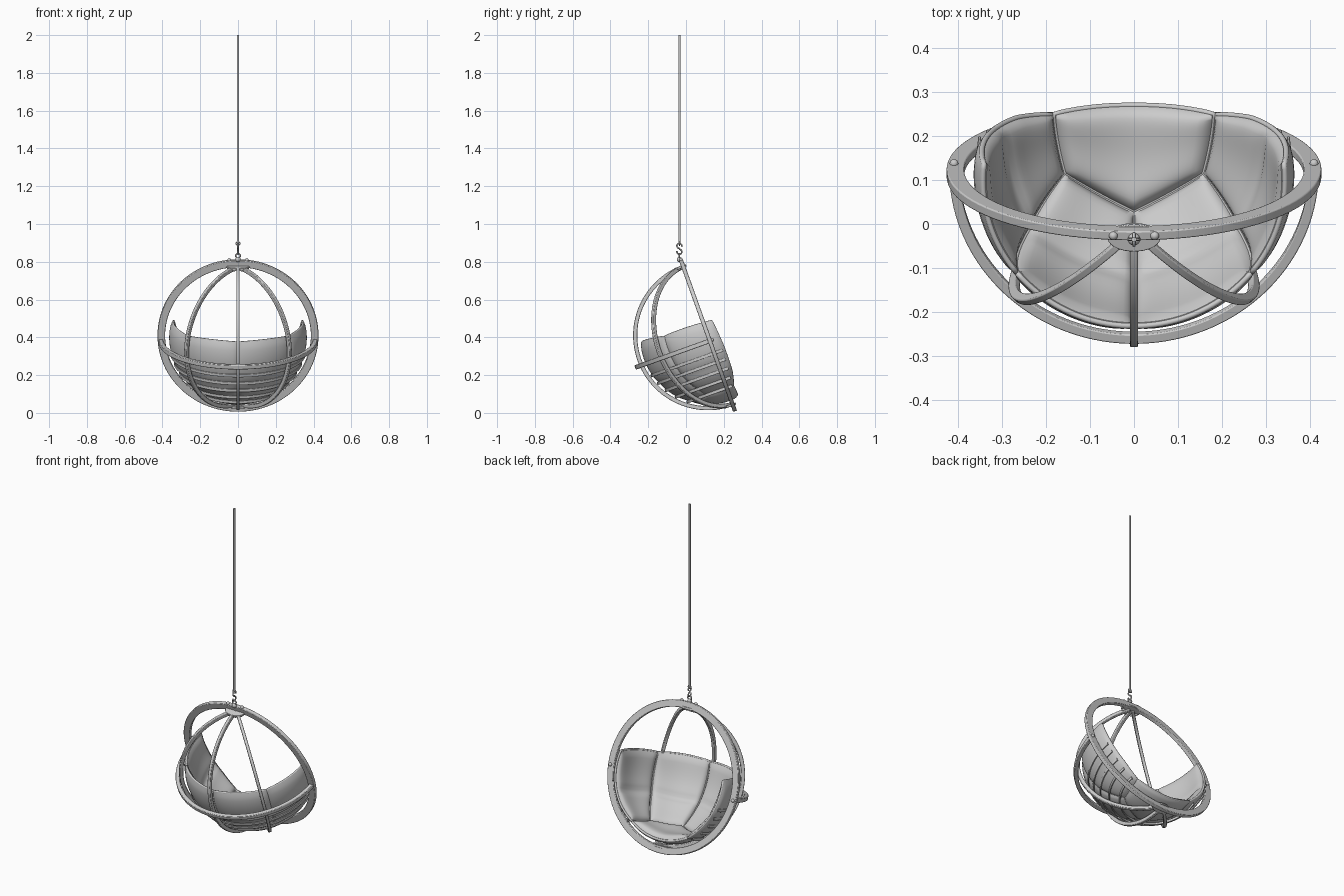
import bpy, bmesh, math
from mathutils import Vector, Matrix

if "Cube" in bpy.data.objects:
    bpy.data.objects.remove(bpy.data.objects["Cube"])

CENTRE = Vector((0, 0.116, 0.41))
TILT = Matrix.Translation(CENTRE) @ Matrix.Rotation(math.radians(19.7), 4, 'X')
X, Y, Z = Vector((1, 0, 0)), Vector((0, 1, 0)), Vector((0, 0, 1))


def finish(name, bm, matrix=Matrix(), bevel=0, angle=35):
    bmesh.ops.recalc_face_normals(bm, faces=bm.faces)
    me = bpy.data.meshes.new(name)
    bm.to_mesh(me)
    bm.free()
    ob = bpy.data.objects.new(name, me)
    bpy.context.collection.objects.link(ob)
    ob.matrix_world = matrix
    bpy.ops.object.select_all(action='DESELECT')
    ob.select_set(True)
    bpy.context.view_layer.objects.active = ob
    bpy.ops.object.shade_smooth_by_angle(angle=math.radians(angle))
    if bevel:
        mod = ob.modifiers.new("Bevel", 'BEVEL')
        mod.width, mod.segments, mod.limit_method = bevel, 2, 'ANGLE'
    return ob


def arc(name, p, q, r0, r1, w, a0, a1, offset=0.0, bevel=0.003, n=72):
    """Flat bar of rectangular section bent along an arc in the p-q plane."""
    bm = bmesh.new()
    side = p.cross(q).normalized() * (w / 2)
    closed = a1 - a0 >= 360
    rows = []
    for i in range(n if closed else n + 1):
        a = math.radians(a0 + (a1 - a0) * i / n)
        d = p * math.cos(a) + q * math.sin(a)
        rows.append([bm.verts.new(d * r + side * k + Z * offset)
                     for r, k in ((r0, -1), (r1, -1), (r1, 1), (r0, 1))])
    pairs = list(zip(rows, rows[1:] + rows[:1])) if closed else list(zip(rows, rows[1:]))
    for a, b in pairs:
        for k in range(4):
            bm.faces.new((a[k], a[(k + 1) % 4], b[(k + 1) % 4], b[k]))
    if not closed:
        bm.faces.new(rows[0])
        bm.faces.new(rows[-1])
    return finish(name, bm, TILT, bevel)


def ball(name, loc, r, matrix=TILT):
    bm = bmesh.new()
    bmesh.ops.create_uvsphere(bm, u_segments=16, v_segments=10, radius=r)
    return finish(name, bm, matrix @ Matrix.Translation(loc), angle=60)


def tube(name, pts, r, cyclic=False):
    cu = bpy.data.curves.new(name, 'CURVE')
    cu.dimensions = '3D'
    cu.bevel_depth, cu.bevel_resolution, cu.use_fill_caps = r, 2, True
    sp = cu.splines.new('POLY')
    sp.points.add(len(pts) - 1)
    for pt, co in zip(sp.points, pts):
        pt.co = (*co, 1)
    sp.use_cyclic_u = cyclic
    ob = bpy.data.objects.new(name, cu)
    bpy.context.collection.objects.link(ob)
    return ob


def along(pts, t):
    f = t * (len(pts) - 1)
    i = min(int(f), len(pts) - 2)
    return Vector(pts[i]).lerp(Vector(pts[i + 1]), f - i)


def cushion(name, edge_a, edge_b, sx=1, puff=0.026, crease=0.4, n=24, R=0.35):
    """Pillow on the sphere between two edge polylines, with piping."""
    bm = bmesh.new()
    outer, inner, mid = {}, {}, {}
    for i in range(n + 1):
        for j in range(n + 1):
            s, t = i / n, j / n
            u, v = 0.015 + 0.97 * s, 0.015 + 0.97 * t
            d = along(edge_a, v).lerp(along(edge_b, v), u)
            d.x *= sx
            d.normalize()
            f = math.sqrt((1 - abs(2 * s - 1) ** 4) * (1 - abs(2 * t - 1) ** 4))
            f *= 1 - crease * math.exp(-((t - 0.52) / 0.05) ** 2)
            outer[i, j] = bm.verts.new(d * (R + 0.006 + 0.01 * f))
            inner[i, j] = bm.verts.new(d * (R - 0.008 - puff * f))
            mid[i, j] = d * R
    for i in range(n):
        for j in range(n):
            for g in (outer, inner):
                bm.faces.new((g[i, j], g[i + 1, j], g[i + 1, j + 1], g[i, j + 1]))
    rim = ([(i, 0) for i in range(n)] + [(n, j) for j in range(n)]
           + [(i, n) for i in range(n, 0, -1)] + [(0, j) for j in range(n, 0, -1)])
    for a, b in zip(rim, rim[1:] + rim[:1]):
        bm.faces.new((outer[a], outer[b], inner[b], inner[a]))
    finish(name, bm, Matrix.Translation(CENTRE), angle=50)
    tube(name + "_piping", [mid[k] + CENTRE for k in rim], 0.0065, True)


# Main tilted hoop, the outer half hoop and the three ribs
arc("main_hoop", X, Z, 0.386, 0.426, 0.022, 0, 360, n=96)
arc("half_hoop", X, -Y, 0.397, 0.420, 0.024, 0, 180, offset=-0.03)
for label, deg in (("left", -45), ("centre", 0), ("right", 45)):
    a = math.radians(deg)
    arc(label + "_rib", Z, Vector((math.sin(a), -math.cos(a), 0)),
        0.374, 0.396, 0.018, 2, 178)

# Thin support straps behind the cushions
for k, z in enumerate((-0.10, -0.15, -0.20, -0.25, -0.295)):
    r = math.sqrt(0.371 ** 2 - z * z)
    arc(f"support_strap_{k + 1}", X, -Y, r - 0.006, r, 0.016, -8, 188, z, 0.001, 48)

# Joining plates at the top and bottom of the ribs
for label, z in (("top", 0.389), ("bottom", -0.389)):
    bm = bmesh.new()
    bmesh.ops.create_cone(bm, cap_ends=True, segments=40, radius1=0.06, radius2=0.06, depth=0.012)
    bmesh.ops.scale(bm, vec=(1, 0.55, 1), verts=bm.verts)
    finish(label + "_plate", bm, TILT @ Matrix.Translation((0, -0.016, z)), 0.002)

# Bolt heads
for sx, side in ((-1, "left"), (1, "right")):
    ball(side + "_hoop_bolt", (sx * 0.409, 0.012, -0.03), 0.010)
    ball(side + "_top_bolt", (sx * 0.047, 0.0, 0.424), 0.010)
    ball(side + "_plate_bolt_outer", (sx * 0.045, -0.024, 0.383), 0.008)
    ball(side + "_plate_bolt_inner", (sx * 0.020, -0.040, 0.383), 0.008)

# Seat cushion
cushion("seat_cushion",
        [(-.155, 0, -.30), (0, -.085, -.32), (.155, 0, -.30)],
        [(-.19, .137, -.27), (0, .145, -.29), (.19, .137, -.27)], puff=0.034, crease=0)

# Back and side cushions, mirrored
for sx, side in ((-1, "left"), (1, "right")):
    seam = [(.155, 0, -.30), (.225, -.12, -.20), (.25, -.215, 0)]
    cushion(side + "_back_cushion",
            [(0, -.085, -.32), (0, -.235, -.25), (0, -.335, -.03)], seam, sx)
    cushion(side + "_side_cushion", seam,
            [(.19, .137, -.27), (.275, .130, -.19), (.335, .085, -.06), (.35, .02, .085)], sx)

# Eye bolt, hook and hanging rope
HY = -0.035
def ring_pts(cz, r, a0, a1, flip=False, n=20):
    out = []
    for i in range(n + 1):
        a = math.radians(a0 + (a1 - a0) * i / n)
        h, v = r * math.cos(a), r * math.sin(a)
        out.append((h, HY, cz + v) if flip else (0, HY + h, cz + v))
    return out

ball("eye_bolt_base", (0, HY, 0.812), 0.014, Matrix())
tube("eye_bolt", ring_pts(0.832, 0.012, 0, 342, True, 19), 0.004, True)
tube("hook", ring_pts(0.853, 0.013, 160, 450) + ring_pts(0.884, 0.013, 270, 0 - 20)[::1], 0.004)
tube("rope_loop", ring_pts(0.897, 0.010, 0, 342, True, 19), 0.003, True)
tube("rope", [(0, HY, 0.895), (0, HY, 2.0)], 0.006)
